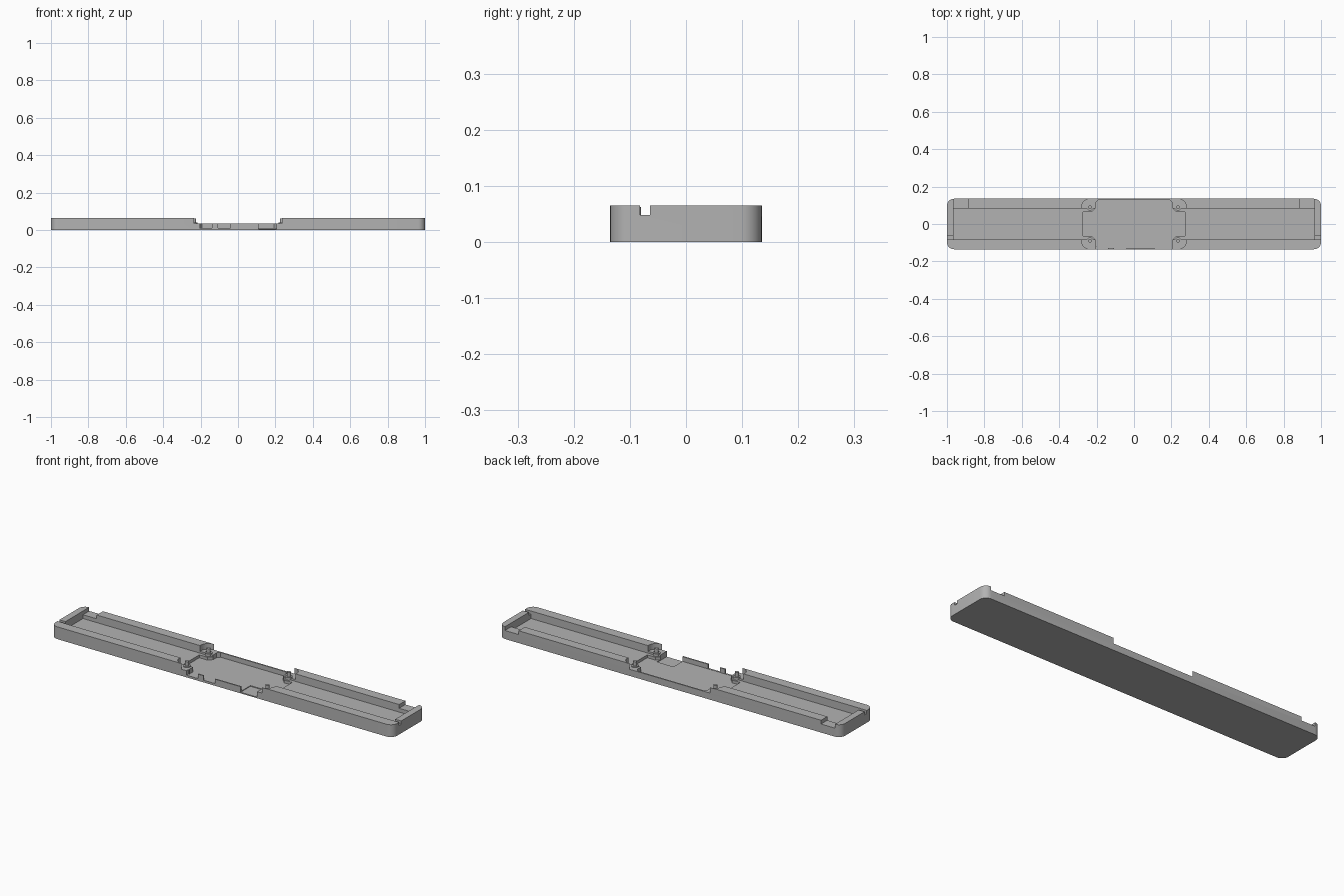
import bpy
import bmesh
import math

cube = bpy.data.objects.get("Cube")
if cube:
    bpy.data.objects.remove(cube, do_unlink=True)

LENGTH, DEPTH, HEIGHT = 2.0, 0.27, 0.065
TOP = 0.1          # cutters reach up to here
LEDGE = 0.035      # top of the low centre walls
SCREW_X, SCREW_Y = 0.235, 0.09

grey = bpy.data.materials.new("plain grey")
grey.use_nodes = True
grey.diffuse_color = (0.45, 0.45, 0.45, 1)
grey.node_tree.nodes["Principled BSDF"].inputs["Base Color"].default_value = (0.45, 0.45, 0.45, 1)


def prism(name, outline, z0, z1):
    """Extrude a closed outline from z0 to z1."""
    bm = bmesh.new()
    face = bm.faces.new([bm.verts.new((x, y, z0)) for x, y in outline])
    lifted = bmesh.ops.extrude_face_region(bm, geom=[face])["geom"]
    verts = [v for v in lifted if isinstance(v, bmesh.types.BMVert)]
    bmesh.ops.translate(bm, verts=verts, vec=(0, 0, z1 - z0))
    bmesh.ops.recalc_face_normals(bm, faces=bm.faces)
    mesh = bpy.data.meshes.new(name)
    bm.to_mesh(mesh)
    bm.free()
    mesh.materials.append(grey)
    obj = bpy.data.objects.new(name, mesh)
    bpy.context.collection.objects.link(obj)
    return obj


def rounded(hx, hy, r, steps=8):
    """Outline of a rectangle with round corners."""
    points = []
    for i, (sx, sy) in enumerate([(1, 1), (-1, 1), (-1, -1), (1, -1)]):
        for k in range(steps + 1):
            a = (i + k / steps) * math.pi / 2
            points.append((sx * (hx - r) + r * math.cos(a), sy * (hy - r) + r * math.sin(a)))
    return points


def circle(cx, cy, r, n=32):
    return [(cx + r * math.cos(2 * math.pi * k / n), cy + r * math.sin(2 * math.pi * k / n))
            for k in range(n)]


def box(x0, x1, y0, y1):
    return [(x0, y0), (x1, y0), (x1, y1), (x0, y1)]


def cut(target, outline, z0, z1=TOP):
    """Subtract a prism from the target."""
    cutter = prism("cutter", outline, z0, z1)
    cutter.hide_render = True
    mod = target.modifiers.new("cut", "BOOLEAN")
    mod.operation = "DIFFERENCE"
    mod.solver = "EXACT"
    mod.object = cutter
    bpy.context.view_layer.objects.active = target
    bpy.ops.object.modifier_apply(modifier=mod.name)
    bpy.data.objects.remove(cutter, do_unlink=True)


def smooth(obj):
    bpy.ops.object.select_all(action="DESELECT")
    obj.select_set(True)
    bpy.context.view_layer.objects.active = obj
    bpy.ops.object.shade_smooth_by_angle(angle=math.radians(30))


# Tray body with the long pocket
tray = prism("tray", rounded(LENGTH / 2, DEPTH / 2, 0.037), 0, HEIGHT)
cut(tray, box(-0.965, 0.965, -0.083, 0.083), 0.025)

# Lowered centre with round clearances at the screw posts
cut(tray, box(-SCREW_X, SCREW_X, -0.2, 0.2), LEDGE)
for sx in (-1, 1):
    for sy in (-1, 1):
        cut(tray, circle(sx * SCREW_X, sy * SCREW_Y, 0.045), LEDGE)

# Recessed board bay, leaving thin front and back walls and corner ledges
bay = [(0.272, 0.065), (0.225, 0.065), (0.205, 0.085), (0.205, 0.115), (0.192, 0.128)]
half = bay + [(-x, y) for x, y in reversed(bay)]
cut(tray, half + [(-x, -y) for x, y in half], 0.01)

# Port openings in the front wall
for x0, x1 in ((-0.207, -0.14), (-0.108, -0.04)):
    cut(tray, box(x0, x1, -0.2, -0.12), 0.0115)
cut(tray, box(0.11, 0.207, -0.2, -0.053), 0.006)

# Cable notches in the end walls and the back wall
for s in (-1, 1):
    cut(tray, box(*sorted((s * 0.95, s * 1.1)), -0.082, -0.064), 0.048)
    cut(tray, box(*sorted((s * 0.885, s * 0.965)), 0.07, 0.2), 0.045)
smooth(tray)

# Screw posts: low collar and pin
for sx, side in ((-1, "right"), (1, "left")):
    for sy, end in ((-1, "front"), (1, "back")):
        x, y = sx * SCREW_X, sy * SCREW_Y
        collar = prism(f"post_collar_{end}_{side}", circle(x, y, 0.018), 0.02, 0.039)
        pin = prism(f"post_pin_{end}_{side}", circle(x, y, 0.01, 24), 0.03, 0.062)
        smooth(collar)
        smooth(pin)
